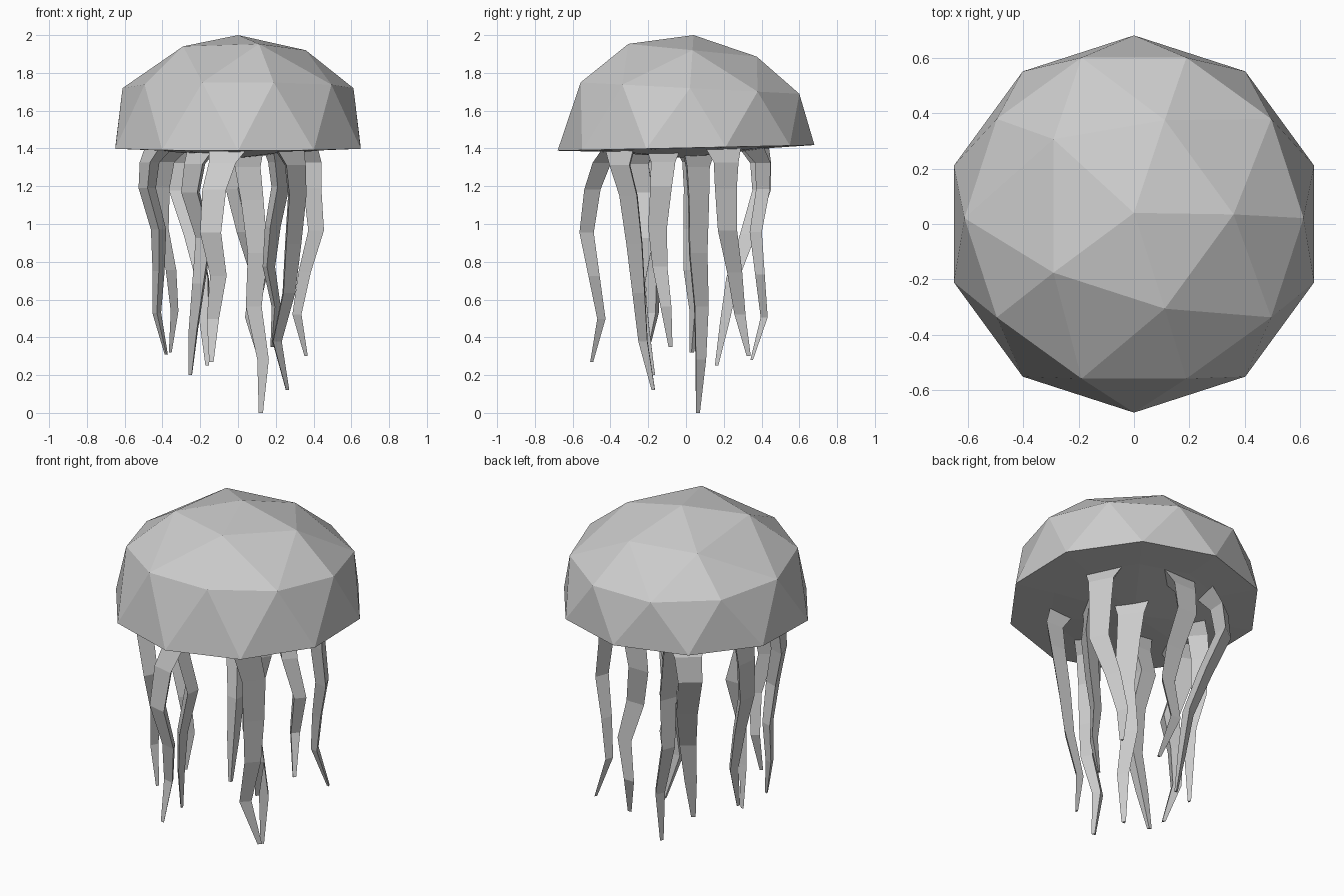
import bpy, bmesh, math
from mathutils import Vector

if "Cube" in bpy.data.objects:
    bpy.data.objects.remove(bpy.data.objects["Cube"])


def make_object(name, bm):
    bmesh.ops.recalc_face_normals(bm, faces=bm.faces[:])
    mesh = bpy.data.meshes.new(name)
    bm.to_mesh(mesh)
    bm.free()
    obj = bpy.data.objects.new(name, mesh)
    bpy.context.collection.objects.link(obj)
    return obj


# Bell: upper half of a low-poly icosphere, slightly tilted, with a closed sagging underside
bm = bmesh.new()
bmesh.ops.create_icosphere(bm, subdivisions=2, radius=1.0)
bmesh.ops.delete(bm, geom=[v for v in bm.verts if v.co.z < -0.01], context='VERTS')
for v in bm.verts:
    x, y, z = v.co
    if 0.3 < z < 0.7:                      # even out the middle ring
        k = 0.895 / math.hypot(x, y)
        x, y, z = x * k, y * k, 0.53
    elif 0.7 < z < 0.95:                   # upper ring sits a little high
        z += 0.015
        if x < -0.3 and y > 0.2:
            y += 0.09
    v.co = (0.683 * x,
            0.68 * y + 0.04 * z,
            1.403 + 0.597 * z - 0.08 * y * z + 0.015 * y * (1 - z))
rim = [e for e in bm.edges if e.is_boundary]
cap = bmesh.ops.contextual_create(bm, geom=rim)['faces']
bmesh.ops.inset_region(bm, faces=cap, thickness=0.22, depth=0.0)
for v in cap[0].verts:
    v.co.z -= 0.01
centre = bmesh.ops.poke(bm, faces=cap)['verts'][0]
centre.co.z = 1.35
make_object("bell", bm)


# Tentacles: flattened three-sided tapering tubes whose roots bend in under the bell
RADII = (0.085, 0.075, 0.066, 0.052, 0.038, 0.014)
TOP_Z = 1.41


def tentacle(name, tip_z, xs, ys, depth=0.65):
    bm = bmesh.new()
    out = Vector((xs[1], ys[1], 0)).normalized()
    side = Vector((-out.y, out.x, 0))
    path = [(Vector((xs[i], ys[i], TOP_Z + (tip_z - TOP_Z) * i / 5)), r)
            for i, r in enumerate(RADII)]
    top, second = path[0][0], path[1][0]
    path[0] = (top.lerp(second, 0.38), RADII[0])
    root = top - out * 0.05 if top.xy.length > 0.3 else top
    path.insert(0, (root, 0.125))
    rings = []
    for c, r in path:
        ring = []
        for k in range(3):
            a = math.pi + k * math.tau / 3
            ring.append(bm.verts.new(c + out * (depth * r * math.cos(a)) + side * (r * math.sin(a))))
        rings.append(ring)
    for lo, hi in zip(rings, rings[1:]):
        for k in range(3):
            n = (k + 1) % 3
            bm.faces.new((lo[k], lo[n], hi[n], hi[k]))
    bm.faces.new(rings[0])
    bm.faces.new(rings[-1])
    make_object(name, bm)


tentacle("tentacle_centre", 0.0, (.03, .07, .10, .08, .13, .12), (.04, .05, .05, .07, .07, .06), 0.9)
tentacle("tentacle_front_right", .12, (.28, .30, .28, .26, .20, .26), (-.36, -.29, -.26, -.24, -.22, -.17))
tentacle("tentacle_front_left", .20, (-.20, -.24, -.17, -.20, -.23, -.25), (-.25, -.21, -.20, -.24, -.21, -.17))
tentacle("tentacle_back_left", .25, (-.27, -.30, -.23, -.18, -.17, -.16), (.38, .39, .32, .24, .20, .16))
tentacle("tentacle_front", .27, (-.05, -.12, -.14, -.10, -.13, -.14), (-.42, -.50, -.53, -.49, -.45, -.50))
tentacle("tentacle_right", .30, (.38, .39, .41, .35, .31, .36), (.20, .20, .21, .25, .28, .33))
tentacle("tentacle_back", .28, (.03, .00, .05, .11, .07, .12), (.42, .42, .38, .40, .42, .35))
tentacle("tentacle_outer_left", .31, (-.46, -.48, -.42, -.42, -.43, -.38), (-.18, -.19, -.22, -.17, -.17, -.21))
tentacle("tentacle_inner_right", .35, (.20, .22, .18, .16, .20, .18), (-.10, -.12, -.14, -.13, -.10, -.08))
tentacle("tentacle_left", .32, (-.38, -.41, -.41, -.36, -.34, -.36), (.05, .05, .04, .03, .05, .03))
